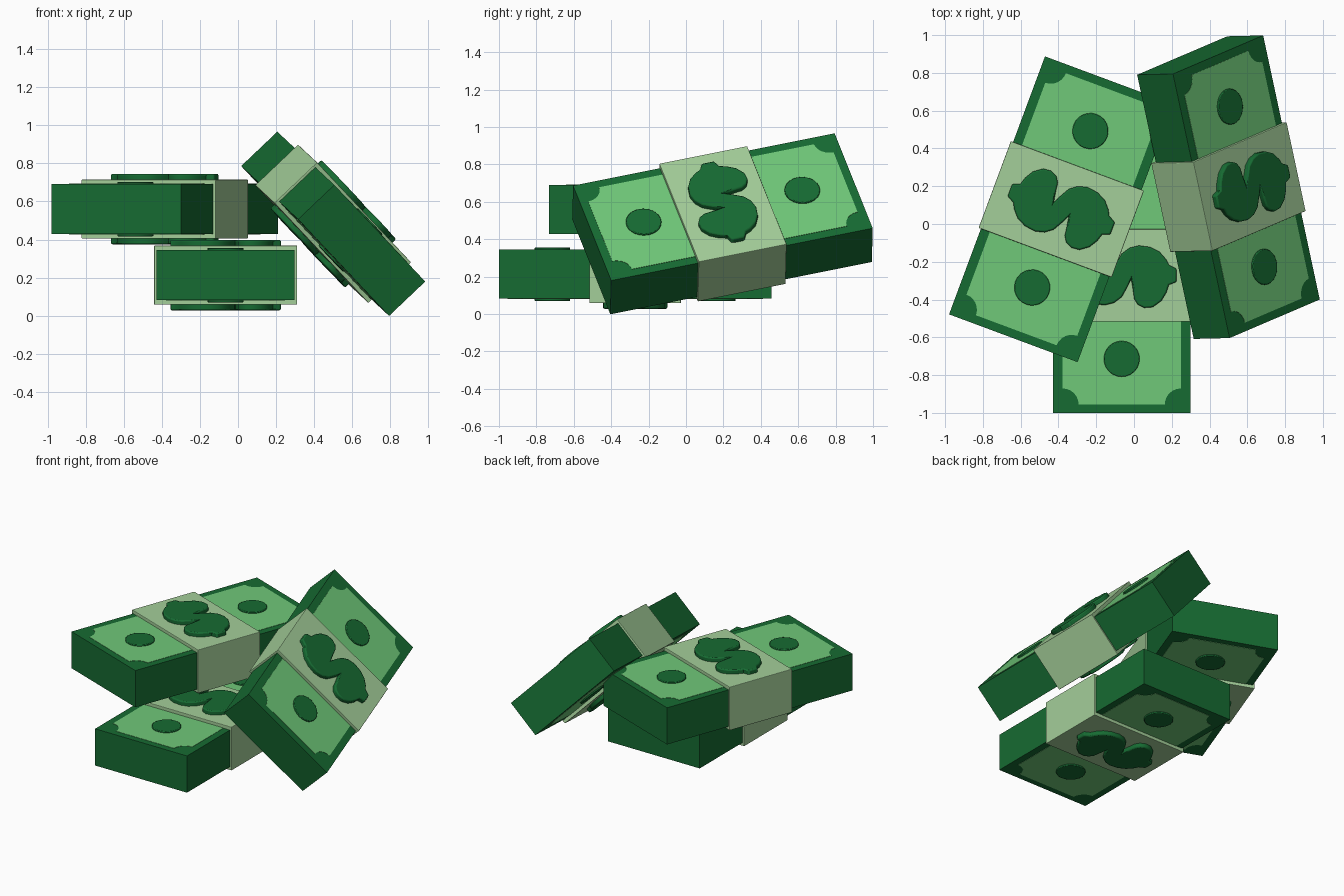
import bpy, bmesh, math
from mathutils import Matrix, Vector

if "Cube" in bpy.data.objects:
    bpy.data.objects.remove(bpy.data.objects["Cube"])

W, L, T = 0.726, 1.457, 0.262          # bundle width, length, thickness


def material(name, rgb):
    m = bpy.data.materials.new(name)
    m.diffuse_color = (*rgb, 1)
    m.use_nodes = True
    m.node_tree.nodes["Principled BSDF"].inputs["Base Color"].default_value = m.diffuse_color
    return m


DARK = material("dark_green", (0.008, 0.147, 0.032))
LIGHT = material("light_green", (0.16, 0.58, 0.19))
PALE = material("pale_green", (0.37, 0.62, 0.32))


def prism(name, outline, half, mat, place, bevel=0.0, smooth=False):
    """Solid outline in local xy, reaching from -half to +half in local z."""
    bm = bmesh.new()
    face = bm.faces.new([bm.verts.new((x, y, -half)) for x, y in outline])
    res = bmesh.ops.extrude_face_region(bm, geom=[face])
    top = [v for v in res["geom"] if isinstance(v, bmesh.types.BMVert)]
    bmesh.ops.translate(bm, verts=top, vec=(0, 0, 2 * half))
    bmesh.ops.recalc_face_normals(bm, faces=bm.faces)
    me = bpy.data.meshes.new(name)
    bm.to_mesh(me)
    bm.free()
    me.materials.append(mat)
    ob = bpy.data.objects.new(name, me)
    bpy.context.collection.objects.link(ob)
    ob.matrix_world = place
    if bevel:
        mod = ob.modifiers.new("soft_edge", "BEVEL")
        mod.width, mod.segments = bevel, 2
        mod.limit_method = "ANGLE"
        mod.angle_limit = math.radians(60)
    if smooth:
        bpy.ops.object.select_all(action="DESELECT")
        ob.select_set(True)
        bpy.context.view_layer.objects.active = ob
        bpy.ops.object.shade_smooth_by_angle(angle=math.radians(40))
    return ob


def rect(w, l):
    return [(-w / 2, -l / 2), (w / 2, -l / 2), (w / 2, l / 2), (-w / 2, l / 2)]


def disc(cy, r, n=24):
    return [(r * math.cos(2 * math.pi * i / n), cy + r * math.sin(2 * math.pi * i / n))
            for i in range(n)]


def scooped_rect(w, l, r, n=6):
    """Rectangle whose corners are cut by concave quarter circles."""
    pts = []
    for k, (cx, cy) in enumerate(rect(w, l)):
        for i in range(n + 1):
            a = math.pi / 2 * (k + 1 - i / n)
            pts.append((cx + r * math.cos(a), cy + r * math.sin(a)))
    return pts


# one half of the curled emblem; the other half is its half-turn
HALF = [(-.29, -.035), (-.29, .035), (-.25, .05), (-.237, .09), (-.21, .135),
        (-.165, .168), (-.12, .172), (-.085, .155), (-.066, .125), (-.06, .08),
        (-.05, .02), (-.028, .065), (0, .115), (.04, .145), (.09, .158),
        (.15, .15), (.2, .125), (.235, .085), (.25, .055)]
EMBLEM = HALF + [(-x, -y) for x, y in HALF]


def bundle(tag, place):
    # stack of notes
    prism(tag + "_notes", rect(W, L), T / 2, DARK, place)
    # printed panel showing on both faces
    prism(tag + "_panel", scooped_rect(W - 0.1, L - 0.09, 0.085), T / 2 + 0.002, LIGHT, place)
    # round marks near both ends
    for side, cy in (("front", -0.442), ("back", 0.442)):
        prism(f"{tag}_{side}_round_mark", disc(cy, 0.095), T / 2 + 0.012, DARK, place, 0.004, True)
    # paper band and raised emblem
    prism(tag + "_band", rect(W + 0.026, 0.49), T / 2 + 0.024, PALE, place, 0.004)
    prism(tag + "_emblem", EMBLEM, T / 2 + 0.054, DARK, place, 0.008, True)


# lower bundle lies straight, upper one is turned on top of it
bundle("lower_bundle", Matrix.Translation((-0.065, -0.272, 0.213)))
bundle("upper_bundle", Matrix.Translation((-0.385, 0.078, 0.56)) @ Matrix.Rotation(math.radians(-20.4), 4, "Z"))

# leaning bundle rests against the others
y = Vector((-0.30, 1.40, 0.28)).normalized()
z = Vector((0.475, 0.205, -0.505)).cross(y).normalized()
x = y.cross(z)
lean = Matrix((x, y, z)).transposed().to_4x4()
bundle("leaning_bundle", Matrix.Translation((0.50, 0.195, 0.4825)) @ lean)
